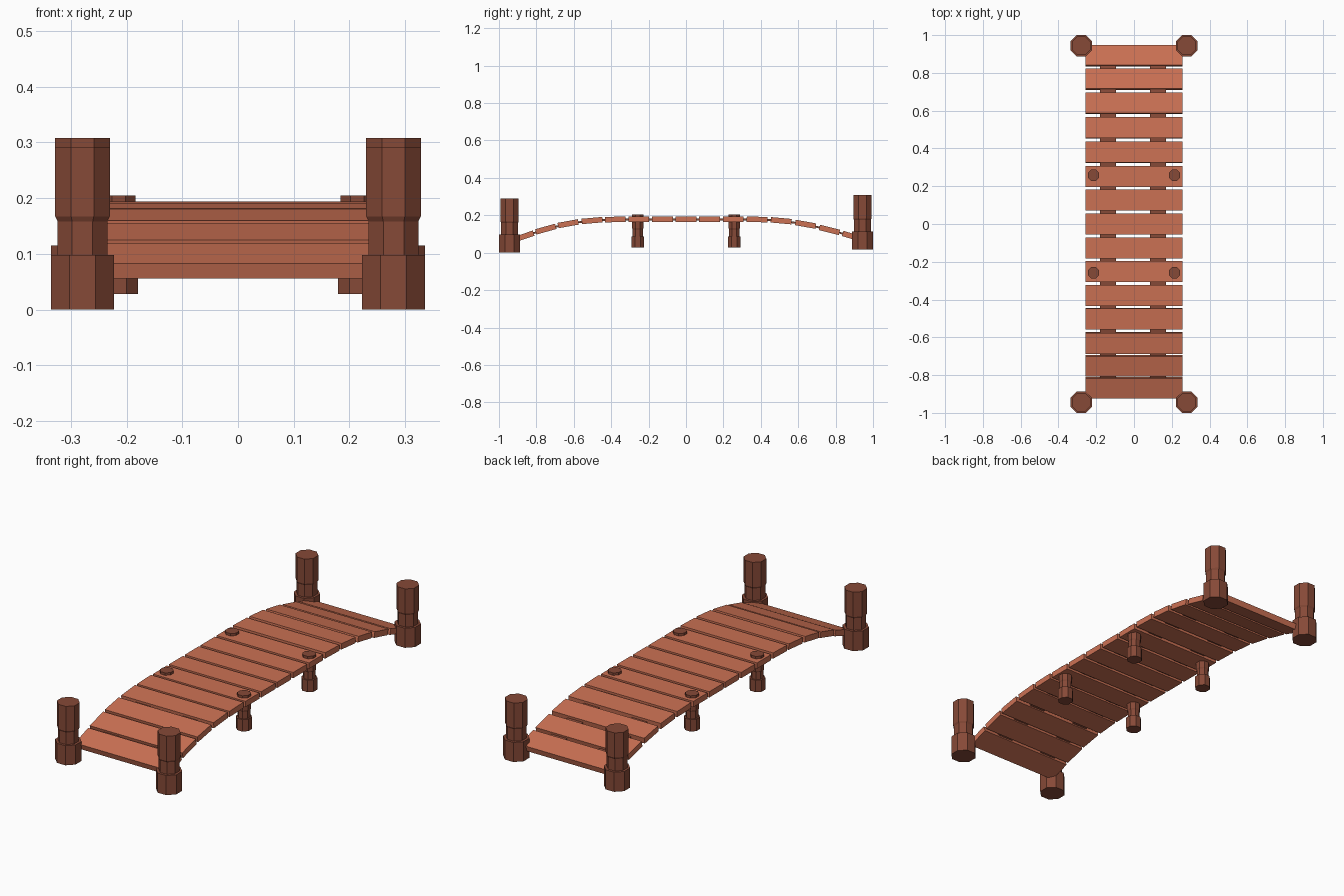
import bpy, bmesh, math

if "Cube" in bpy.data.objects:
    bpy.data.objects.remove(bpy.data.objects["Cube"])

def material(name, rgb):
    m = bpy.data.materials.new(name)
    m.diffuse_color = (*rgb, 1)
    m.use_nodes = True
    m.node_tree.nodes["Principled BSDF"].inputs["Base Color"].default_value = m.diffuse_color
    return m

PLANK = material("plank_wood", (0.60, 0.165, 0.088))
POST = material("post_wood", (0.24, 0.067, 0.038))

def finish(name, bm, mat):
    bmesh.ops.recalc_face_normals(bm, faces=bm.faces)
    me = bpy.data.meshes.new(name)
    bm.to_mesh(me)
    bm.free()
    me.materials.append(mat)
    ob = bpy.data.objects.new(name, me)
    bpy.context.collection.objects.link(ob)
    return ob

# Post profile: (half width across flats, height)
PROFILE = [(0.0565, 0), (0.0565, 0.098), (0.0445, 0.098),
           (0.0445, 0.158), (0.049, 0.167), (0.049, 0.291)]

def post(name, x, y, z, scale=1.0):
    bm = bmesh.new()
    rings = []
    for r, h in PROFILE:
        c = r / math.cos(math.pi / 8)
        angles = [(k + 0.5) * math.pi / 4 for k in range(8)]
        rings.append([bm.verts.new((c * math.cos(a) * scale, c * math.sin(a) * scale, h * scale))
                      for a in angles])
    for lo, hi in zip(rings, rings[1:]):
        for k in range(8):
            bm.faces.new((lo[k], lo[(k + 1) % 8], hi[(k + 1) % 8], hi[k]))
    bm.faces.new(rings[0][::-1])
    bm.faces.new(rings[-1])
    finish(name, bm, POST).location = (x, y, z)

# Corner posts and small supports through the deck
for sx, side in ((-1, "left"), (1, "right")):
    for sy, end in ((-1, "front"), (1, "back")):
        post(f"corner_post_{end}_{side}", sx * 0.279, sy * 0.9435, 0 if sy < 0 else 0.0165)
        post(f"support_post_{end}_{side}", sx * 0.214, sy * 0.258, 0.028, 0.607)

# Deck planks along the arch: (y, z, slope)
DECK = [(-0.867, 0.087, 0.34), (-0.750, 0.126, 0.28), (-0.630, 0.155, 0.18),
        (-0.502, 0.172, 0.09), (-0.378, 0.178, 0.03)]
DECK += [(-0.252 + 0.126 * i, 0.178, 0) for i in range(5)]
DECK += [(0.380, 0.178, -0.03), (0.509, 0.171, -0.09), (0.639, 0.152, -0.18),
         (0.767, 0.122, -0.25), (0.891, 0.087, -0.30)]
for i, (y, z, slope) in enumerate(DECK):
    bm = bmesh.new()
    bmesh.ops.create_cube(bm, size=1)
    bmesh.ops.scale(bm, vec=(0.512, 0.111, 0.029), verts=bm.verts)
    ob = finish(f"plank_{i + 1}", bm, PLANK)
    ob.location = (0, y, z)
    ob.rotation_euler.x = math.atan(slope)

# Two thin straps joining the planks
for x, side in ((-0.138, "left"), (0.127, "right")):
    bm = bmesh.new()
    rings = [[bm.verts.new((x + dx, y, z + dz)) for dx, dz in
              ((-0.0425, -0.005), (0.0425, -0.005), (0.0425, 0.005), (-0.0425, 0.005))]
             for y, z, _ in DECK]
    for a, b in zip(rings, rings[1:]):
        for k in range(4):
            bm.faces.new((a[k], a[(k + 1) % 4], b[(k + 1) % 4], b[k]))
    bm.faces.new(rings[0])
    bm.faces.new(rings[-1])
    finish(f"strap_{side}", bm, POST)
